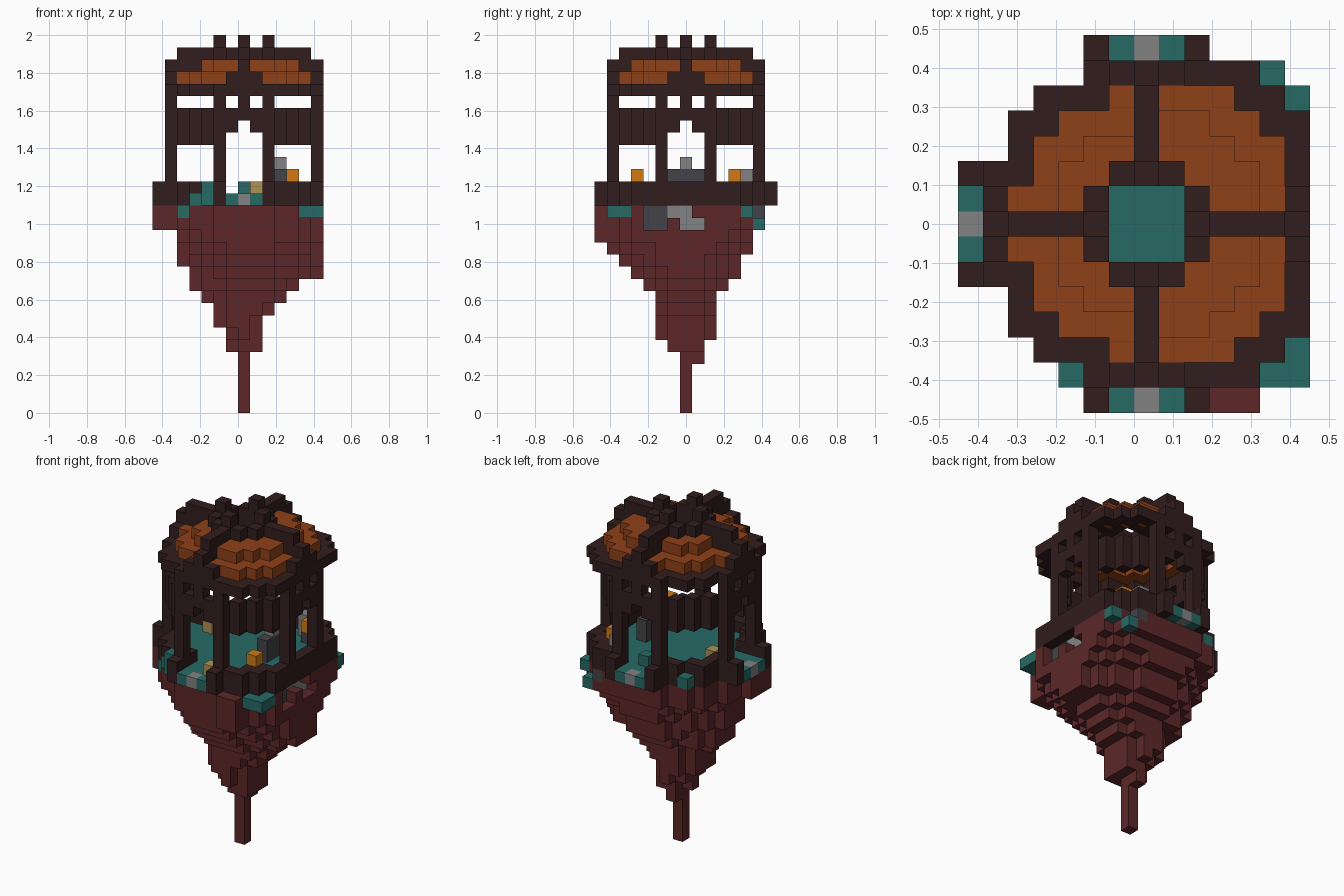
import bpy, bmesh
from mathutils import Vector

cube = bpy.data.objects.get("Cube")
if cube:
    bpy.data.objects.remove(cube)

U = 2 / 31                      # edge of one block
SIDES = [(1, 0), (-1, 0), (0, 1), (0, -1)]


def material(name, hexcode):
    rgb = [int(hexcode[i:i + 2], 16) / 255 for i in (0, 2, 4)]
    lin = [c / 12.92 if c < 0.04 else ((c + 0.055) / 1.055) ** 2.4 for c in rgb]
    m = bpy.data.materials.new(name)
    m.use_nodes = True
    m.diffuse_color = (*lin, 1)
    m.node_tree.nodes["Principled BSDF"].inputs["Base Color"].default_value = (*lin, 1)
    return m


MATS = {
    "red_rock": material("red_rock", "5d2727"),
    "dark_wood": material("dark_wood", "321d1d"),
    "roof_orange": material("roof_orange", "8f4119"),
    "teal_moss": material("teal_moss", "276a65"),
    "light_stone": material("light_stone", "828282"),
    "dark_stone": material("dark_stone", "444448"),
    "lamp_orange": material("lamp_orange", "d07a16"),
    "tan_plant": material("tan_plant", "ac9252"),
}

cells = {}                      # block position -> (part, material)


def put(part, mat, xy, levels):
    for x, y in xy:
        for k in levels:
            cells[x, y, k] = (part, mat)


def disc(left, right, front, back, powers):
    """Rounded plan with a different roundness on each x half."""
    out = set()
    for x in range(-left, right + 1):
        for y in range(-front, back + 1):
            p = powers[x > 0]
            ex = (right if x > 0 else left) + 0.5
            ey = (back if y > 0 else front) + 0.5
            if (abs(x) / ex) ** p + (abs(y) / ey) ** p <= 1:
                out.add((x, y))
    return out


def shrink(s):
    steps = (-1, 0, 1)
    return {(x, y) for x, y in s
            if all((x + a, y + b) in s for a in steps for b in steps)}


def turn(side, out, across):
    """Block 'out' from the middle towards a side, shifted sideways."""
    a, b = side
    return (a * out - b * across, b * out + a * across)


FULL, LEAN = (2, 3.2), (1.5, 2)
plan = disc(6, 6, 6, 6, FULL)
inner = shrink(plan)
core = shrink(inner)
rim = plan - inner

# Hanging rock: stem, then widening layers
layers = [
    (range(0, 4), (0, 0, 0, 0), LEAN), ([4], (0, 0, 0, 1), LEAN),
    ([5], (1, 1, 1, 1), LEAN), ([6], (1, 1, 2, 2), LEAN),
    ([7], (2, 1, 2, 2), LEAN), ([8], (2, 2, 2, 2), LEAN),
    ([9], (3, 3, 2, 2), LEAN), ([10], (4, 4, 3, 3), LEAN),
    ([11], (4, 6, 4, 4), LEAN), ([12], (5, 6, 5, 4), LEAN),
    ([13], (5, 6, 6, 5), LEAN), ([14], (5, 6, 6, 5), FULL),
    ([15, 16], (6, 6, 6, 6), FULL),
]
for levels, size, powers in layers:
    put("rock_base", "red_rock", disc(*size, powers), levels)
put("rock_base", "red_rock", [(3, -7), (4, -7)], range(14, 17))
put("rock_base", "red_rock", [(-7, y) for y in range(-2, 1)], (15, 16))

# Mossy floor and low railing
put("floor", "teal_moss", plan, [17])
put("railing", "dark_wood", rim, (17, 18))

# Three entrances
for side in SIDES[1:]:
    for t in (-1, 0, 1):
        cells.pop((*turn(side, 6, t), 18), None)
        put("floor", "teal_moss", [turn(side, 6, t)], [17])
        put("entrance_step", "teal_moss" if t else "light_stone", [turn(side, 7, t)], [17])
    put("railing", "dark_wood", [turn(side, 7, t) for t in (-2, 2)], (17, 18))

# Lattice hung diagonally between the posts
diagonal = [(a * x, b * (8 - x)) for x in (3, 4, 5) for a in (-1, 1) for b in (-1, 1)]
put("lattice", "dark_wood", diagonal, range(22, 25))

# Roof: eave ring and two stepped tiers
put("eave", "dark_wood", rim, [26])
put("roof_tiles", "roof_orange", inner - core, [27])
put("roof_tiles", "roof_orange", {c for c in core if max(map(abs, c)) > 1}, [28])

for side in SIDES:
    # Posts and pointed arch
    put("post", "dark_wood", [turn(side, 6, t) for t in (-2, 2)], range(17, 27))
    put("arch", "dark_wood", [turn(side, 6, t) for t in (-1, 1)], (23, 24))
    put("arch", "dark_wood", [turn(side, 6, 0)], (24, 25))
    # Roof rib with its end bracket, crown ring and finial
    put("roof_rib", "dark_wood", [turn(side, d, 0) for d in (3, 4, 5)], (28, 29))
    put("roof_rib", "dark_wood", [turn(side, 6, 0)], (27, 28))
    put("roof_rib", "dark_wood", [turn(side, 6, t) for t in (-1, 1)], [27])
    put("crown", "dark_wood", [turn(side, 2, t) for t in (-1, 0, 1)], (28, 29))
    put("finial", "dark_wood", [turn(side, 2, 0)], [30])

# Moss clumps on the rock and rail
put("moss", "teal_moss", [(5, -6), (6, -6), (6, -5), (6, 5), (-5, -4)], [16])
put("moss", "teal_moss", [(5, 6)], [15])
put("moss", "teal_moss", [(-4, -5), (-4, 5)], [17])
cells.pop((-4, 5, 18))
put("moss", "teal_moss", [(-3, -6)], (17, 18))
put("moss", "teal_moss", [(0, 5)], [18])

# Stone patch set back into the side of the rock
for y, k in [(y, k) for y in range(-3, 2) for k in (15, 16)]:
    if (y, k) not in ((-1, 15), (1, 16)):
        cells.pop((6, y, k))
        put("stone_patch", "dark_stone" if y + k < 14 or y == -3 else "light_stone", [(5, y)], [k])
put("stone_patch", "dark_stone", [(5, -2)], [16])
put("stone_patch", "dark_stone", [(4, 6)], [16])

# Furnishings: stone hearth, lamps, plants
put("hearth", "dark_stone", [(3, y) for y in (-1, 0, 1)], (18, 19))
put("hearth", "light_stone", [(3, 0)], [20])
put("lamp_stand", "dark_stone", [(4, -4), (4, 4)], [18])
put("lamp", "lamp_orange", [(4, -4), (4, 4)], [19])
put("stone_stub", "light_stone", [(3, 5)], (18, 19))
put("plant", "tan_plant", [(1, -6), (-4, 1)], [18])

# Turn the blocks of each part into one mesh, keeping only exposed faces
DIRS = [Vector(d) for d in ((1, 0, 0), (-1, 0, 0), (0, 1, 0), (0, -1, 0), (0, 0, 1), (0, 0, -1))]
for part in sorted({p for p, m in cells.values()}):
    mine = {c: m for c, (p, m) in cells.items() if p == part}
    names = sorted(set(mine.values()))
    bm = bmesh.new()
    for c, mat in mine.items():
        mid = Vector(c) + Vector((0.5, 0, 0.5))
        for n in DIRS:
            if tuple(int(v) for v in Vector(c) + n) in cells:
                continue
            a = Vector((n.y, n.z, n.x)) / 2
            b = n.cross(a)
            ring = [mid + n / 2 + q for q in (a + b, b - a, -a - b, a - b)]
            f = bm.faces.new([bm.verts.new(q * U) for q in ring])
            f.material_index = names.index(mat)
    bmesh.ops.remove_doubles(bm, verts=bm.verts[:], dist=U / 100)
    mesh = bpy.data.meshes.new(part)
    bm.to_mesh(mesh)
    bm.free()
    for name in names:
        mesh.materials.append(MATS[name])
    bpy.context.collection.objects.link(bpy.data.objects.new(part, mesh))
